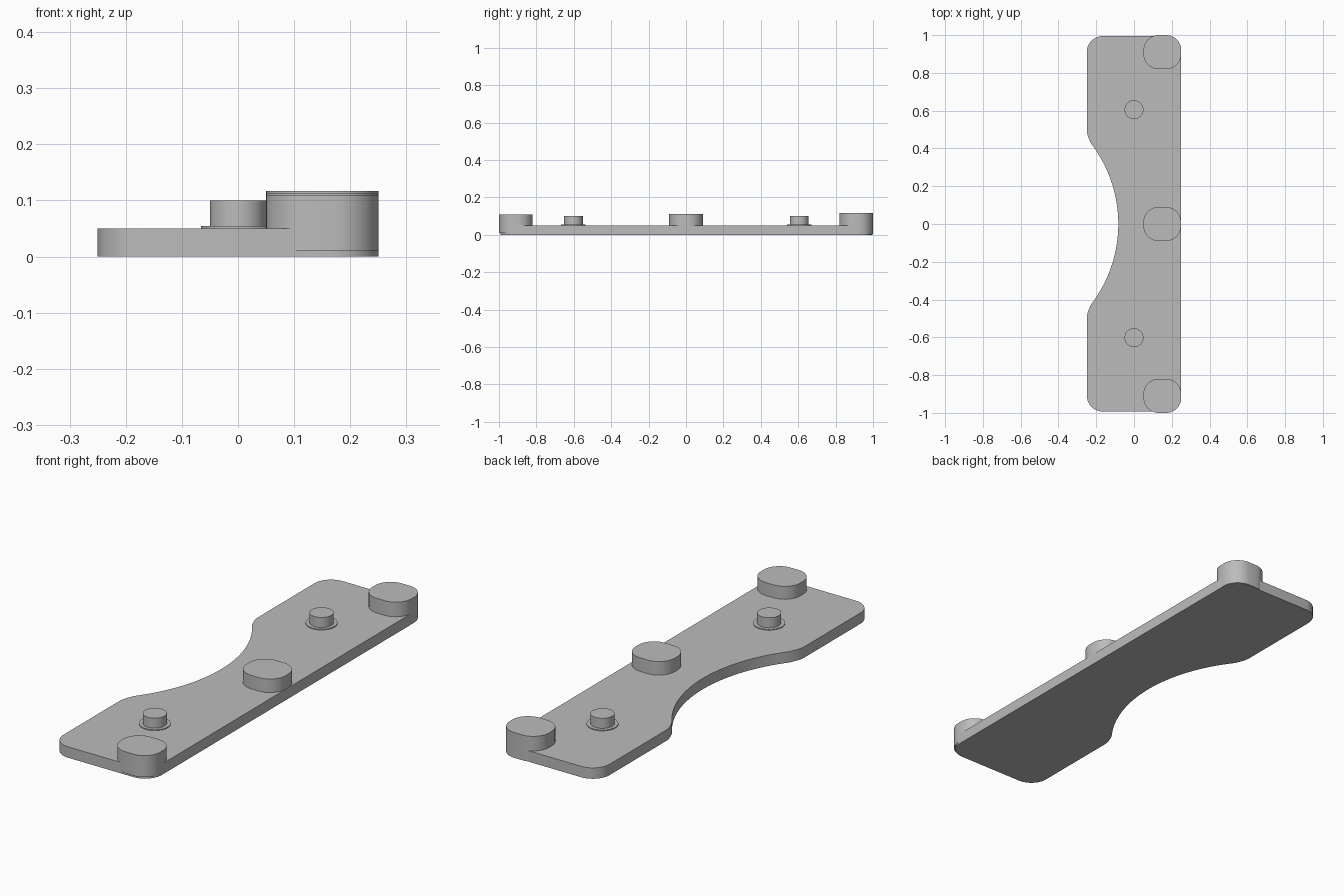
import bpy
import bmesh
import math

cube = bpy.data.objects.get("Cube")
if cube:
    bpy.data.objects.remove(cube, do_unlink=True)

grey = bpy.data.materials.new("plain grey")
grey.use_nodes = True
grey.diffuse_color = (0.5, 0.5, 0.5, 1)
grey.node_tree.nodes["Principled BSDF"].inputs["Base Color"].default_value = (0.5, 0.5, 0.5, 1)


def arc(cx, cy, r, start, end, steps):
    """Points along an arc, angles in degrees."""
    angles = [math.radians(start + (end - start) * i / steps) for i in range(steps + 1)]
    return [(cx + r * math.cos(a), cy + r * math.sin(a)) for a in angles]


def rounded_rect(x0, x1, y0, y1, r):
    return (arc(x1 - r, y0 + r, r, -90, 0, 10) + arc(x1 - r, y1 - r, r, 0, 90, 10)
            + arc(x0 + r, y1 - r, r, 90, 180, 10) + arc(x0 + r, y0 + r, r, 180, 270, 10))


def extrude(name, outline, z0, z1):
    """Solid prism from a counter-clockwise outline."""
    bm = bmesh.new()
    base = bm.faces.new([bm.verts.new((x, y, z0)) for x, y in outline])
    grown = bmesh.ops.extrude_face_region(bm, geom=[base], use_keep_orig=True)
    top = [v for v in grown["geom"] if isinstance(v, bmesh.types.BMVert)]
    bmesh.ops.translate(bm, verts=top, vec=(0, 0, z1 - z0))
    bmesh.ops.remove_doubles(bm, verts=bm.verts, dist=0.0001)
    bmesh.ops.recalc_face_normals(bm, faces=bm.faces)
    mesh = bpy.data.meshes.new(name)
    bm.to_mesh(mesh)
    bm.free()
    mesh.materials.append(grey)
    obj = bpy.data.objects.new(name, mesh)
    bpy.context.collection.objects.link(obj)
    bpy.ops.object.select_all(action="DESELECT")
    obj.select_set(True)
    bpy.context.view_layer.objects.active = obj
    bpy.ops.object.shade_smooth_by_angle(angle=math.radians(30))
    return obj


# Base plate: rounded corners and a shallow scoop in the right edge
corner = 0.085
half_angle = 37.5
upper_lip = [(-0.25, 0.495), (-0.247, 0.475), (-0.24, 0.455)]
lower_lip = [(x, -y) for x, y in reversed(upper_lip)]
plate = (arc(0.25 - corner, -0.993 + corner, corner, -90, 0, 10)
         + arc(0.25 - corner, 0.995 - corner, corner, 0, 90, 10)
         + arc(-0.25 + corner, 0.995 - corner, corner, 90, 180, 10)
         + upper_lip
         + arc(-0.783, 0, 0.7, half_angle, -half_angle, 32)
         + lower_lip
         + arc(-0.25 + corner, -0.993 + corner, corner, 180, 270, 10))
extrude("base_plate", plate, 0, 0.05)

# Rounded pads along the left edge
for name, y, z0, z1 in (("front_pad", -0.91, 0.01, 0.109),
                        ("middle_pad", 0, 0.01, 0.112),
                        ("back_pad", 0.91, 0.001, 0.117)):
    extrude(name, rounded_rect(0.05, 0.249 if y == 0 else 0.25, y - 0.09, y + 0.09, 0.08), z0, z1)

# Locating pegs with thin collars
for side, y in (("front", -0.602), ("back", 0.605)):
    extrude(side + "_collar", arc(0, y, 0.066, 0, 360, 48)[:-1], 0.045, 0.054)
    extrude(side + "_peg", arc(0, y, 0.05, 0, 360, 48)[:-1], 0.045, 0.1)
